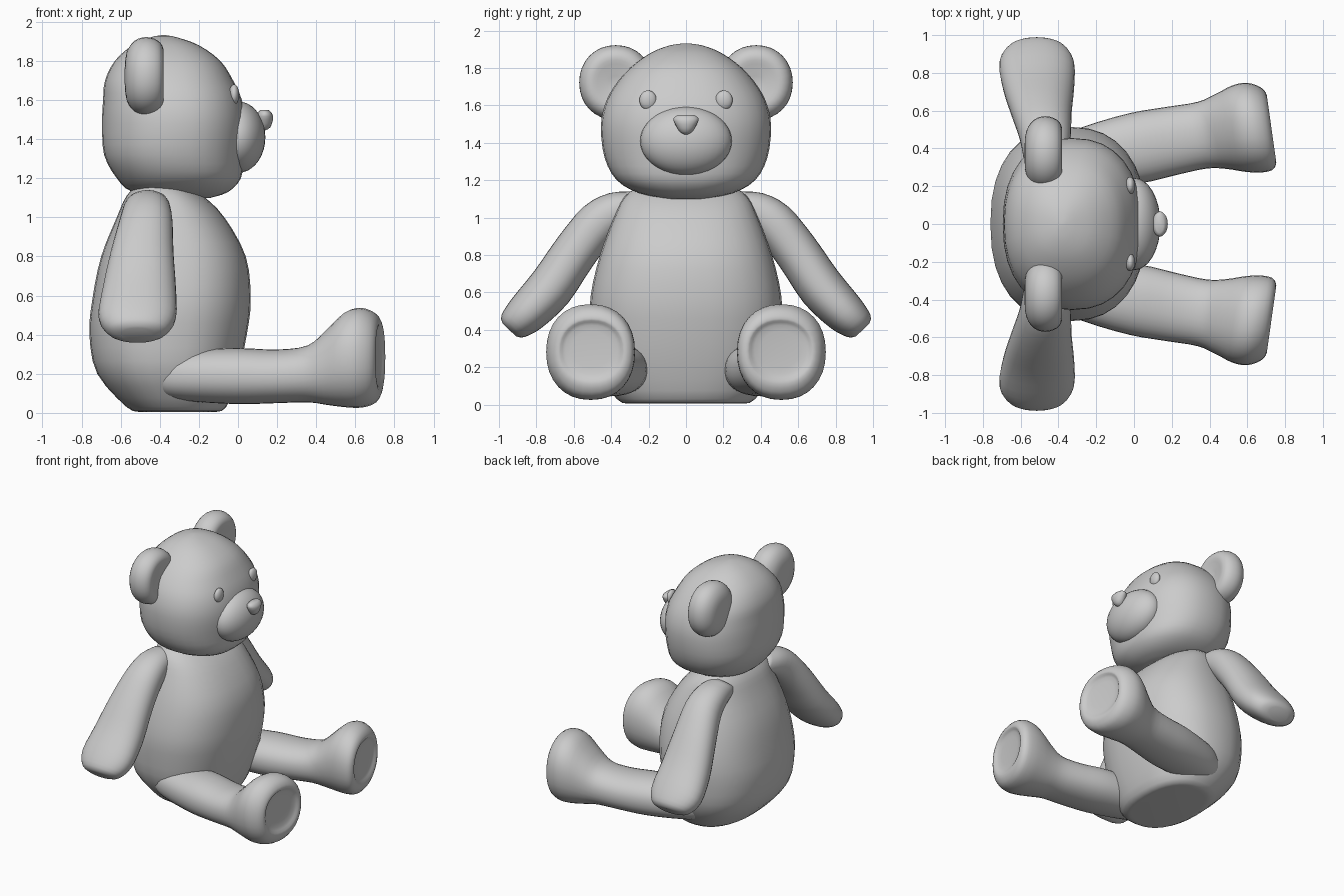
import bpy, bmesh, math
from mathutils import Vector

X, Y, Z = Vector((1, 0, 0)), Vector((0, 1, 0)), Vector((0, 0, 1))


def catmull(a, b, c, d, t):
    return 0.5 * (2*b + (c-a)*t + (2*a-5*b+4*c-d)*t*t + (3*b-a-3*c+d)*t**3)


def finish(name, bm, mirror):
    bmesh.ops.recalc_face_normals(bm, faces=bm.faces)
    for f in bm.faces:
        f.smooth = True
    me = bpy.data.meshes.new(name)
    bm.to_mesh(me)
    bm.free()
    ob = bpy.data.objects.new(name, me)
    bpy.context.collection.objects.link(ob)
    if mirror:
        m = ob.modifiers.new("mirror", 'MIRROR')
        m.use_axis = (False, True, False)
        m.use_mirror_merge = False
    return ob


def loft(name, rings, u, v, power=2.0, mirror=False, n=32, sub=3):
    """Skin smooth tube through rings (x, y, z, half_u, half_v)."""
    pts = []
    last = len(rings) - 1
    for i in range(last):
        q = [rings[max(0, i-1)], rings[i], rings[i+1], rings[min(last, i+2)]]
        for s in range(sub):
            pts.append([catmull(*k, s / sub) for k in zip(*q)])
    pts.append(rings[-1])
    bm = bmesh.new()
    loops = []
    for x, y, z, hu, hv in pts:
        loop = []
        for k in range(n):
            a = 2 * math.pi * k / n
            c, s = math.cos(a), math.sin(a)
            c = math.copysign(abs(c) ** (2/power), c)
            s = math.copysign(abs(s) ** (2/power), s)
            loop.append(bm.verts.new(Vector((x, y, z)) + u*c*hu + v*s*hv))
        loops.append(loop)
    for a, b in zip(loops, loops[1:]):
        for k in range(n):
            bm.faces.new((a[k], a[(k+1) % n], b[(k+1) % n], b[k]))
    bm.faces.new(loops[0])
    bm.faces.new(loops[-1])
    return finish(name, bm, mirror)


def ball(name, centre, radii, mirror=False):
    bm = bmesh.new()
    bmesh.ops.create_uvsphere(bm, u_segments=32, v_segments=18, radius=1)
    bmesh.ops.scale(bm, vec=radii, verts=bm.verts)
    bmesh.ops.translate(bm, vec=centre, verts=bm.verts)
    return finish(name, bm, mirror)


def upright(name, profile, power):
    """Loft along z from (z, back x, front x, half width)."""
    loft(name, [((b+f)/2, 0, z, (f-b)/2, w) for z, b, f, w in profile], X, Y, power)


# torso
upright("body", [
    (0.005, -0.50, -0.12, 0.30), (0.03, -0.57, -0.06, 0.37), (0.20, -0.72, 0.00, 0.48),
    (0.40, -0.76, 0.045, 0.51), (0.58, -0.745, 0.065, 0.51), (0.80, -0.70, 0.04, 0.46),
    (1.00, -0.62, -0.07, 0.385), (1.11, -0.57, -0.18, 0.33), (1.18, -0.50, -0.30, 0.24)], 2.35)

# head
upright("head", [
    (1.10, -0.36, -0.14, 0.10), (1.13, -0.54, -0.05, 0.25), (1.20, -0.62, 0.015, 0.37),
    (1.32, -0.685, 0.03, 0.435), (1.48, -0.695, 0.04, 0.455), (1.60, -0.69, 0.02, 0.435),
    (1.70, -0.68, -0.025, 0.385), (1.80, -0.63, -0.09, 0.30), (1.88, -0.54, -0.20, 0.19),
    (1.92, -0.45, -0.31, 0.09), (1.932, -0.39, -0.37, 0.01)], 2.3)

# face
ball("muzzle", (0.0, 0, 1.41), (0.14, 0.245, 0.183))
ball("eye", (-0.02, 0.203, 1.628), (0.026, 0.046, 0.052), mirror=True)
loft("nose", [(0.13, 0, 1.445, 0.01, 0.01), (0.135, 0, 1.46, 0.03, 0.034),
              (0.137, 0, 1.50, 0.042, 0.058), (0.137, 0, 1.53, 0.038, 0.067),
              (0.135, 0, 1.548, 0.022, 0.045)], X, Y, sub=2, n=20)

# ears: thick discs with a slight dent in front
loft("ear", [(x, 0.375, 1.722, r * 0.98, r) for x, r in (
    (-0.58, 0.03), (-0.57, 0.12), (-0.53, 0.18), (-0.47, 0.2), (-0.41, 0.182),
    (-0.382, 0.14), (-0.39, 0.08), (-0.40, 0.02))], Y, Z, 2.1, mirror=True)

# arms
loft("arm", [
    (-0.46, 0.20, 1.07, 0.09, 0.10), (-0.465, 0.33, 1.055, 0.115, 0.11),
    (-0.47, 0.46, 0.98, 0.135, 0.117), (-0.49, 0.59, 0.82, 0.16, 0.122),
    (-0.505, 0.72, 0.63, 0.188, 0.125), (-0.515, 0.85, 0.49, 0.198, 0.112),
    (-0.515, 0.925, 0.42, 0.15, 0.085), (-0.515, 0.945, 0.40, 0.08, 0.05)],
    X, Vector((0, 0.72, 0.69)), 2.2, mirror=True)

# legs with swollen feet and recessed soles
loft("leg", [
    (-0.41, 0.32, 0.19, 0.07, 0.06), (-0.38, 0.33, 0.185, 0.12, 0.10),
    (-0.25, 0.355, 0.19, 0.16, 0.13), (0.0, 0.40, 0.188, 0.188, 0.143),
    (0.20, 0.44, 0.187, 0.182, 0.137), (0.36, 0.47, 0.20, 0.178, 0.146),
    (0.46, 0.49, 0.235, 0.20, 0.195), (0.55, 0.505, 0.272, 0.23, 0.243),
    (0.63, 0.51, 0.282, 0.24, 0.255), (0.70, 0.505, 0.28, 0.222, 0.23),
    (0.728, 0.505, 0.285, 0.18, 0.175), (0.71, 0.505, 0.295, 0.14, 0.13),
    (0.705, 0.505, 0.295, 0.03, 0.03)],
    Vector((-0.14, 0.99, 0)), Z, 2.2, mirror=True)
